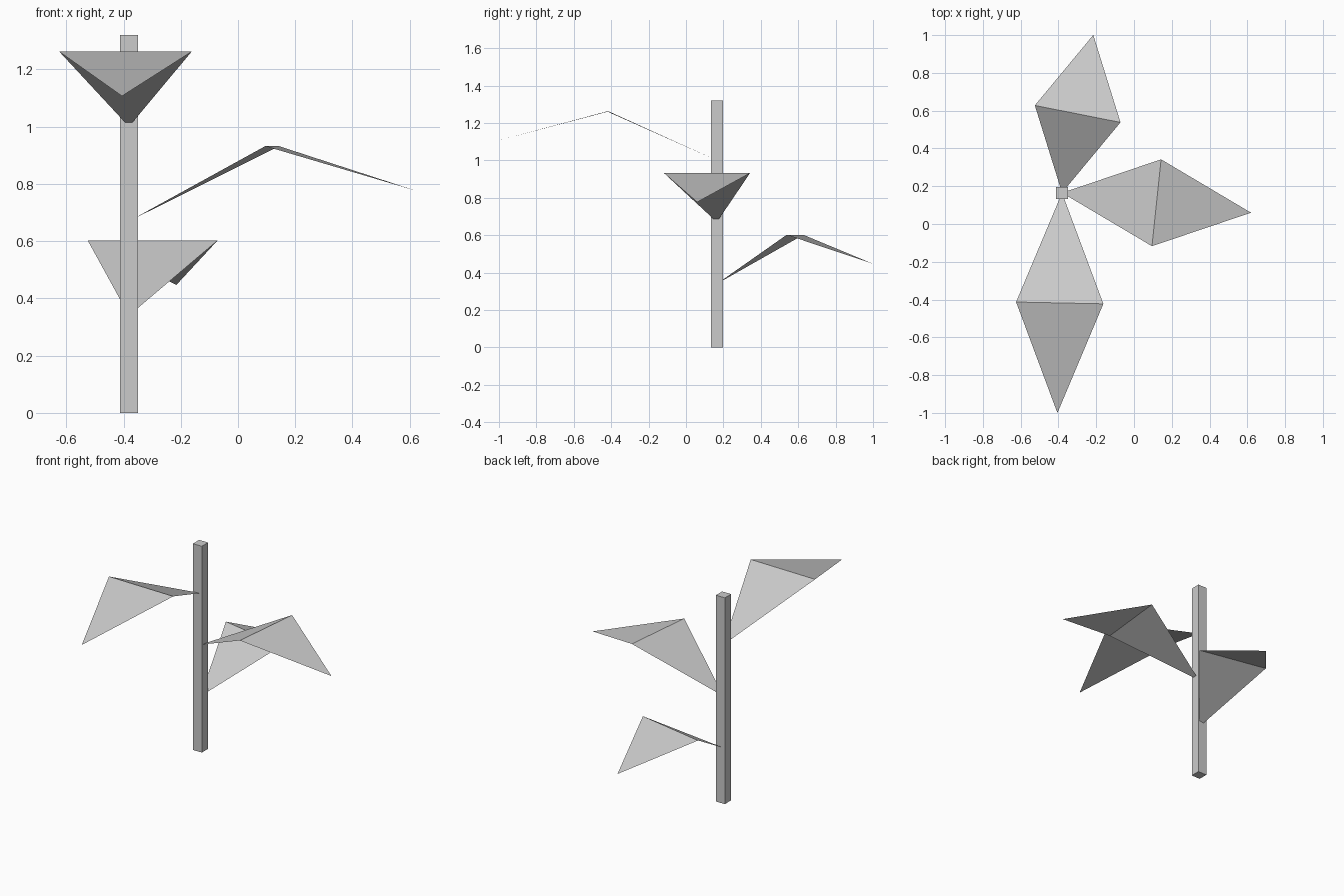
import bpy
import bmesh
from math import radians
from mathutils import Matrix

cube = bpy.data.objects.get("Cube")
if cube:
    bpy.data.objects.remove(cube, do_unlink=True)

STEM_X, STEM_Y = -0.381, 0.165
STEM_WIDTH, STEM_HEIGHT = 0.063, 1.32

# One pale grey for the whole plant
grey = bpy.data.materials.new("pale_grey")
grey.use_nodes = True
grey.diffuse_color = (0.6, 0.6, 0.6, 1)
grey.node_tree.nodes["Principled BSDF"].inputs["Base Color"].default_value = (0.6, 0.6, 0.6, 1)


def add_object(name, bm):
    mesh = bpy.data.meshes.new(name)
    bm.to_mesh(mesh)
    bm.free()
    mesh.materials.append(grey)
    obj = bpy.data.objects.new(name, mesh)
    bpy.context.collection.objects.link(obj)
    return obj


def add_leaf(name, base_z, reach, angle):
    """Folded sheet: rises from the stem to a wide crease, then droops to a tip."""
    bm = bmesh.new()
    base = bm.verts.new((0, 0, 0))
    left = bm.verts.new((reach, 0.231, 0.262))
    right = bm.verts.new((reach, -0.231, 0.262))
    tip = bm.verts.new((2 * reach, 0, 0.107))
    bm.faces.new((base, right, left))
    bm.faces.new((right, tip, left))
    leaf = add_object(name, bm)
    leaf.location = (STEM_X, STEM_Y, base_z)
    leaf.rotation_euler.z = radians(angle)


# Square stem
bm = bmesh.new()
bmesh.ops.create_cube(bm, size=1, matrix=Matrix.Diagonal((STEM_WIDTH, STEM_WIDTH, STEM_HEIGHT, 1)))
stem = add_object("stem", bm)
stem.location = (STEM_X, STEM_Y, STEM_HEIGHT / 2)

# Leaves, each starting inside the stem
add_leaf("upper_leaf", 1.0, 0.583, -91.2)
add_leaf("middle_leaf", 0.67, 0.503, -6)
add_leaf("lower_leaf", 0.34, 0.426, 78.8)
